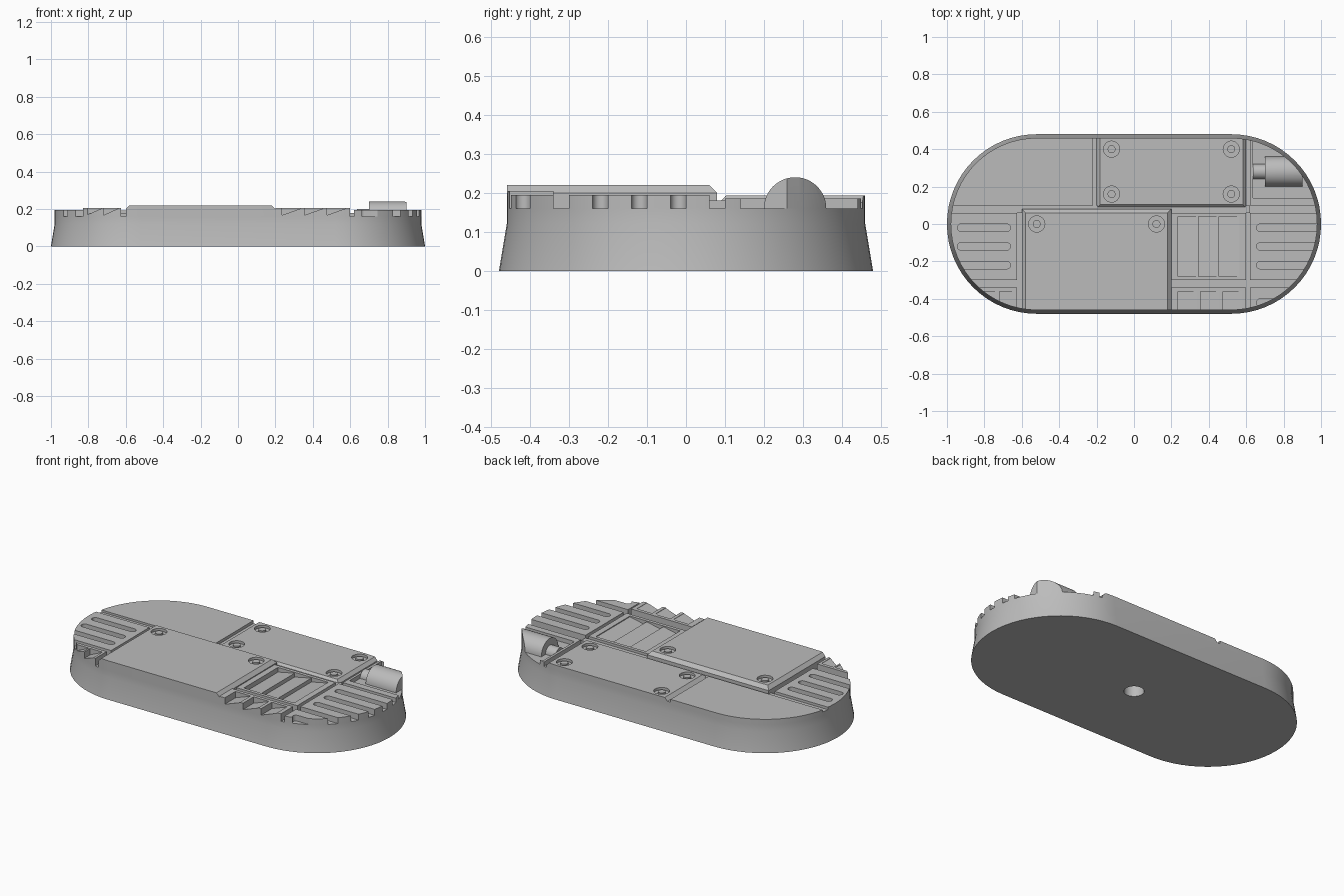
import bpy, bmesh, math
from mathutils import Vector

cube = bpy.data.objects.get("Cube")
if cube:
    bpy.data.objects.remove(cube, do_unlink=True)

grey = bpy.data.materials.new("plain_grey")
grey.use_nodes = True
GREY = (0.5, 0.5, 0.5, 1)
grey.diffuse_color = GREY
grey.node_tree.nodes["Principled BSDF"].inputs["Base Color"].default_value = GREY

FLOOR = 0.16      # deck that every plate sits on
parts = []


# ---------- 2D outlines ----------
def circle(cx, cy, r, n=32):
    return [(cx + r * math.cos(2 * math.pi * i / n), cy + r * math.sin(2 * math.pi * i / n))
            for i in range(n)]


def stadium(x0, x1, y, r, n=32):
    """Outline with two round ends, whose centres are x0 and x1."""
    right = [-math.pi / 2 + math.pi * i / n for i in range(n + 1)]
    pts = [(x1 + r * math.cos(a), y + r * math.sin(a)) for a in right]
    return pts + [(x0 - r * math.cos(a), y - r * math.sin(a)) for a in right]


def rect(x0, x1, y0, y1):
    return [(x0, y0), (x1, y0), (x1, y1), (x0, y1)]


# ---------- solids ----------
def loft(bm, rings):
    """Skin a stack of equal-length rings and cap both ends."""
    loops = [[bm.verts.new(p) for p in ring] for ring in rings]
    n = len(loops[0])
    for a, b in zip(loops, loops[1:]):
        for i in range(n):
            bm.faces.new((a[i], a[(i + 1) % n], b[(i + 1) % n], b[i]))
    bm.faces.new(loops[0][::-1])
    bm.faces.new(loops[-1])


def prism(bm, pts, lo, hi, axis="z"):
    place = {"x": lambda u, v, w: (w, u, v),
             "y": lambda u, v, w: (u, w, v),
             "z": lambda u, v, w: (u, v, w)}[axis]
    loft(bm, [[place(u, v, w) for u, v in pts] for w in (lo, hi)])


def finish(bm, name, keep=True):
    bmesh.ops.recalc_face_normals(bm, faces=bm.faces)
    mesh = bpy.data.meshes.new(name)
    bm.to_mesh(mesh)
    bm.free()
    mesh.materials.append(grey)
    ob = bpy.data.objects.new(name, mesh)
    bpy.context.scene.collection.objects.link(ob)
    if keep:
        parts.append(ob)
    return ob


def boolean(ob, prisms, operation):
    """Cut or clip an object with a list of (outline, low, high, axis)."""
    bm = bmesh.new()
    for p in prisms:
        prism(bm, *p)
    cutter = finish(bm, "cutter", keep=False)
    cutter.hide_render = True
    mod = ob.modifiers.new("cut", "BOOLEAN")
    mod.object, mod.operation, mod.solver = cutter, operation, "EXACT"
    bpy.context.view_layer.objects.active = ob
    bpy.ops.object.modifier_apply(modifier=mod.name)
    bpy.data.objects.remove(cutter, do_unlink=True)


OUTLINE = (stadium(-0.52, 0.52, 0, 0.46), FLOOR, 0.4, "z")


def plate(name, x0, x1, y0, y1, top, cuts=(), bevel=0):
    """A deck plate, trimmed to the rounded outline, with optional cuts."""
    bm = bmesh.new()
    prism(bm, rect(x0, x1, y0, y1), 0.1, top)
    if bevel:
        edges = [e for e in bm.edges if all(v.co.z > top - 0.001 for v in e.verts)]
        bmesh.ops.bevel(bm, geom=edges, offset=bevel, segments=1, affect="EDGES")
    ob = finish(bm, name)
    boolean(ob, [OUTLINE], "INTERSECT")
    if cuts:
        boolean(ob, list(cuts), "DIFFERENCE")
    return ob


def slots(x0, x1, ys):
    return [(stadium(x0 + 0.02, x1 - 0.02, y, 0.02, 10), 0.1, 0.3, "z") for y in ys]


def louvres(starts, width, y0, y1, top):
    """Sloped pockets, deep on one side and rising to the surface."""
    return [([(x, 0.167), (x + width, top - 0.002), (x + width, 0.3), (x, 0.3)], y0, y1, "y")
            for x in starts]


def screws(name, spots, top):
    """Round recess for each screw, returned as cuts, plus its raised centre."""
    bm = bmesh.new()
    for x, y in spots:
        prism(bm, circle(x, y, 0.021, 24), top - 0.02, top - 0.003)
    finish(bm, name)
    return [(circle(x, y, 0.043), top - 0.015, 0.3, "z") for x, y in spots]


# ---------- base body with a bore underneath ----------
bm = bmesh.new()
loft(bm, [[(x, y, z) for x, y in stadium(-0.52, 0.52, 0, r)]
          for r, z in ((0.48, 0), (0.46, 0.12), (0.46, FLOOR))])
base = finish(bm, "base_body")
boolean(base, [(circle(0, 0, 0.055), -0.1, 0.1, "z")], "DIFFERENCE")

# ---------- shallow channels between plates ----------
plate("long_channel_floor", -1.2, 0.62, 0.06, 0.1, 0.18)
plate("cross_channel_floor", -0.22, -0.2, 0.1, 0.6, 0.175)

# ---------- plain plates ----------
plate("back_right_plate", -1.2, -0.22, 0.1, 0.6, 0.192)
front_screws = [(-0.52, 0), (0.12, 0)]
plate("front_raised_plate", -0.6, 0.2, -0.6, 0.08, 0.22,
      screws("front_screws", front_screws, 0.22), bevel=0.02)
back_screws = [(x, y) for x in (-0.12, 0.52) for y in (0.16, 0.4)]
plate("back_bevelled_plate", -0.2, 0.6, 0.085, 0.6, 0.193,
      screws("back_screws", back_screws, 0.193), bevel=0.018)

# ---------- slotted plates ----------
plate("right_slotted_plate", -1.2, -0.625, -0.3, 0.06, 0.195,
      slots(-0.945, -0.66, (-0.02, -0.12, -0.22)))
plate("left_slotted_plate", 0.62, 1.2, -0.3, 0.06, 0.195,
      slots(0.655, 1.3, (-0.02, -0.12, -0.22)))
plate("left_front_slotted_plate", 0.62, 1.2, -0.6, -0.34, 0.195,
      slots(0.655, 1.3, (-0.42,)))

# ---------- louvred plates ----------
plate("right_front_louvre", -1.2, -0.625, -0.6, -0.34, 0.205,
      louvres((-0.81, -0.72), 0.08, -0.7, -0.36, 0.205))
plate("left_front_louvre", 0.2, 0.6, -0.6, -0.34, 0.205,
      louvres((0.235, 0.355, 0.475), 0.1, -0.7, -0.36, 0.205))
teeth = []
for i in range(3):
    x = 0.235 + 0.11 * i
    teeth += [(x, 0.167), (x + 0.11, 0.19)]
teeth += [(0.565, 0.3), (0.235, 0.3)]
plate("left_grille", 0.2, 0.6, -0.3, 0.06, 0.195, [(teeth, -0.28, 0.04, "y")])

# ---------- recessed bay with a lying canister ----------
plate("left_back_bay", 0.62, 1.2, 0.1, 0.6, 0.185,
      [(rect(0.635, 1.3, 0.14, 0.44), 0.1, 0.3, "z")])
for name, r, x0, x1 in (("canister", 0.08, 0.7, 0.9), ("canister_neck", 0.04, 0.635, 0.71)):
    bm = bmesh.new()
    prism(bm, circle(0.28, FLOOR, r, 48), x0, x1, "x")
    boolean(finish(bm, name), [OUTLINE], "INTERSECT")

# ---------- shading ----------
bpy.ops.object.select_all(action="DESELECT")
for ob in parts:
    ob.select_set(True)
bpy.context.view_layer.objects.active = base
bpy.ops.object.shade_smooth_by_angle(angle=math.radians(30))
